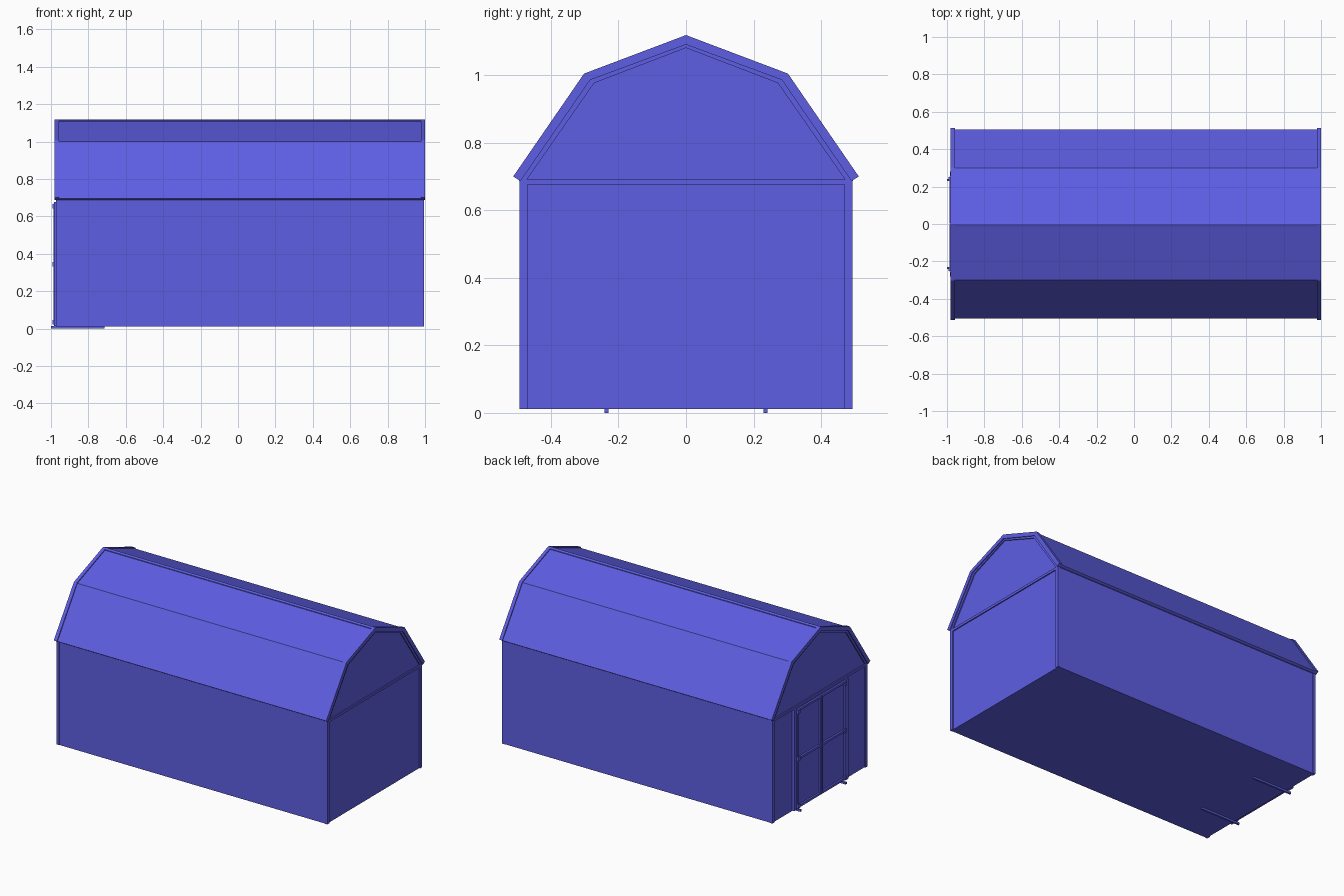
import bpy, bmesh

if "Cube" in bpy.data.objects:
    bpy.data.objects.remove(bpy.data.objects["Cube"])

# One blue paint for the whole shed
paint = bpy.data.materials.new("blue_paint")
paint.diffuse_color = (0.112, 0.112, 0.775, 1)
paint.use_nodes = True
paint.node_tree.nodes["Principled BSDF"].inputs["Base Color"].default_value = paint.diffuse_color


def extrude_x(name, profile, x0, x1):
    """Solid from a closed (y, z) profile running from x0 to x1."""
    bm = bmesh.new()
    face = bm.faces.new([bm.verts.new((x0, y, z)) for y, z in profile])
    res = bmesh.ops.extrude_face_region(bm, geom=[face])
    verts = [v for v in res["geom"] if isinstance(v, bmesh.types.BMVert)]
    bmesh.ops.translate(bm, verts=verts, vec=(x1 - x0, 0, 0))
    bmesh.ops.recalc_face_normals(bm, faces=bm.faces)
    mesh = bpy.data.meshes.new(name)
    bm.to_mesh(mesh)
    bm.free()
    mesh.materials.append(paint)
    obj = bpy.data.objects.new(name, mesh)
    bpy.context.collection.objects.link(obj)
    return obj


def box(name, x, y, z):
    return extrude_x(name, [(y[0], z[0]), (y[1], z[0]), (y[1], z[1]), (y[0], z[1])], *x)


def full(half):
    """Mirror a half profile (eave, break, ridge) across y = 0."""
    return half + [(-y, z) for y, z in reversed(half[:-1])]


def band(name, outer, inner, x0, x1):
    return extrude_x(name, full(outer) + full(inner)[::-1], x0, x1)


# Walls and gambrel ends
extrude_x("walls", full([(0.49, 0.012), (0.49, 0.69), (0.287, 0.985), (0, 1.092)]), -0.967, 0.987)

# Roof shell and ridge cap
band("roof", [(0.506, 0.697), (0.299, 1.0), (0, 1.113)],
     [(0.494, 0.689), (0.29, 0.99), (0, 1.098)], -0.978, 0.998)
band("ridge_cap", [(0.013, 1.113), (0.004, 1.118), (0, 1.119)],
     [(0.013, 1.106), (0.004, 1.109), (0, 1.11)], -0.978, 0.998)

# Rake boards and the inner gable trim at both ends
for end, xs, xi in (("back", (-0.981, -0.958), (-0.974, -0.96)),
                    ("front", (0.978, 1.0), (0.98, 0.994))):
    band("rake_board_" + end, [(0.512, 0.70), (0.302, 1.005), (0, 1.119)],
         [(0.49, 0.687), (0.284, 0.986), (0, 1.091)], *xs)
    band("gable_trim_" + end, [(0.495, 0.69), (0.286, 0.988), (0, 1.093)],
         [(0.472, 0.69), (0.272, 0.977), (0, 1.081)], *xi)
    box("gable_band_" + end, xi, (-0.49, 0.49), (0.676, 0.692))
    for s in (-1, 1):
        box("corner_board_" + end, xi, sorted((s * 0.47, s * 0.493)), (0.012, 0.69))

# Corner returns on the long sides and eave soffits
for s in (-1, 1):
    for x in ((-0.974, -0.955), (0.975, 0.994)):
        box("corner_return", x, sorted((s * 0.48, s * 0.493)), (0.012, 0.69))
    box("soffit", (-0.97, 0.99), sorted((s * 0.483, s * 0.494)), (0.687, 0.692))

# Double door with casing, rails, stiles and hinges
for s in (-1, 1):
    def side(a, b):
        return sorted((s * a, s * b))
    box("door_casing", (-0.984, -0.96), side(0.256, 0.28), (0.015, 0.676))
    box("door_panel", (-0.975, -0.96), side(0.002, 0.254), (0.022, 0.674))
    for a, b in ((0.002, 0.014), (0.24, 0.254)):
        box("door_stile", (-0.987, -0.97), side(a, b), (0.022, 0.67))
    for z in (0.022, 0.337, 0.656):
        box("door_rail", (-0.987, -0.97), side(0.014, 0.24), (z, z + 0.014))
    for z in (0.035, 0.345, 0.655):
        box("hinge", (-0.993, -0.98), side(0.23, 0.25), (z - 0.012, z + 0.012))
    # Skids under the door end
    box("skid", (-1.0, -0.715), side(0.229, 0.241), (0, 0.013))
